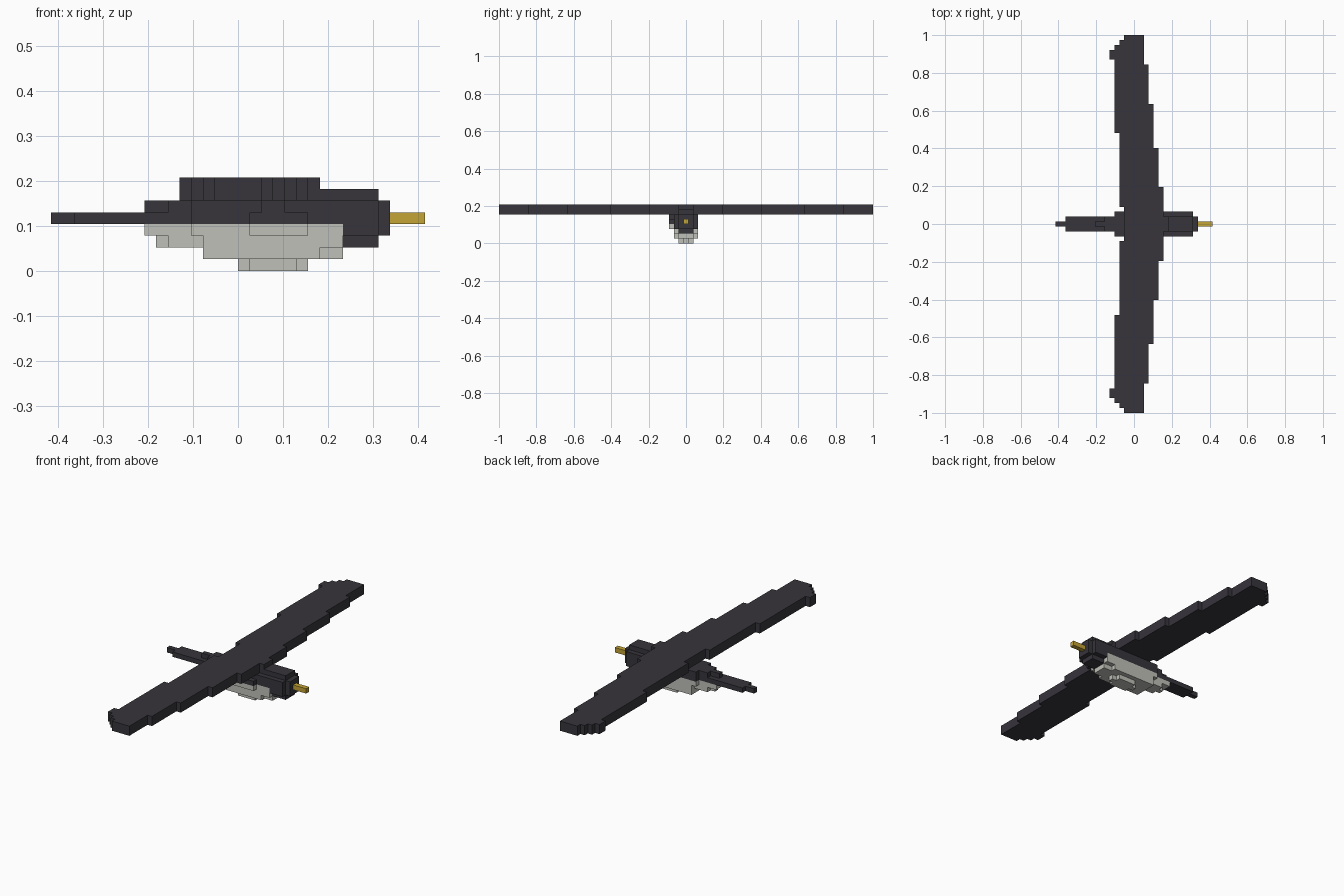
import bpy, bmesh
from mathutils import Vector

cube = bpy.data.objects.get("Cube")
if cube:
    bpy.data.objects.remove(cube, do_unlink=True)

V = 2 / 77  # edge length of one block


def material(name, rgb):
    m = bpy.data.materials.new(name)
    m.use_nodes = True
    m.diffuse_color = (*rgb, 1)
    m.node_tree.nodes["Principled BSDF"].inputs["Base Color"].default_value = (*rgb, 1)
    return m


DARK = material("charcoal", (0.038, 0.035, 0.044))
LIGHT = material("pale grey", (0.53, 0.53, 0.49))
GOLD = material("golden yellow", (0.55, 0.37, 0.035))

cells = {}  # block position -> part name


def box(part, x0, x1, y0, y1, z0, z1):
    """Fill blocks; y bounds are inclusive row numbers, row 0 is the centre."""
    for x in range(x0, x1):
        for y in range(y0, y1 + 1):
            for z in range(z0, z1):
                cells.setdefault((x, y, z), part)


def bar(part, x0, x1, half, z0, z1):
    box(part, x0, x1, -half, half, z0, z1)


# Beak
bar("beak", 13, 16, 0, 4, 5)

# Head with rounded corners and a stepped face
bar("head", 9, 12, 2, 3, 6)
bar("head", 9, 12, 1, 2, 7)
bar("head", 12, 13, 1, 3, 6)

# Tail, with a ridge where it meets the back
bar("tail", -16, -14, 0, 4, 5)
bar("tail", -14, -4, 1, 4, 5)
bar("tail", -8, -6, 0, 5, 6)
bar("tail", -6, -4, 1, 5, 6)

# Dark upper body and neck
bar("upper_body", -4, 9, 2, 4, 6)
bar("upper_body", 6, 9, 1, 6, 7)
bar("upper_body", 6, 7, 1, 7, 8)

# Pale belly, layer by layer
bar("belly", -8, 9, 1, 3, 4)
bar("belly", -4, 9, 2, 3, 4)
bar("belly", -7, 9, 0, 2, 3)
bar("belly", -6, 9, 1, 2, 3)
bar("belly", -3, 9, 2, 2, 3)
bar("belly", -3, 9, 1, 1, 2)
bar("belly", -3, 7, 2, 1, 2)
bar("belly", 0, 6, 0, 0, 1)
bar("belly", 1, 5, 1, 0, 1)

# Bump on the right flank
box("belly", 1, 6, -3, -3, 3, 4)
box("upper_body", 1, 6, -3, -3, 4, 5)
box("upper_body", 2, 4, -3, -3, 5, 6)

# Wings: (last row, edge) steps for the leading and trailing edges
LEAD = [(7, 6), (15, 5), (24, 4), (32, 3), (38, 2)]
TRAIL = [(3, -2), (18, -3), (33, -4), (35, -5), (36, -4), (37, -3), (38, -2)]


def edge(steps, row):
    return next(x for last, x in steps if row <= last)


for row in range(39):
    for side, part in ((1, "left_wing"), (-1, "right_wing")):
        box(part, edge(TRAIL, row), edge(LEAD, row), side * row, side * row, 6, 8)

# Corner offsets of the six block faces, wound outwards
FACES = {
    (1, 0, 0): [(1, 0, 0), (1, 1, 0), (1, 1, 1), (1, 0, 1)],
    (-1, 0, 0): [(0, 0, 0), (0, 0, 1), (0, 1, 1), (0, 1, 0)],
    (0, 1, 0): [(0, 1, 0), (0, 1, 1), (1, 1, 1), (1, 1, 0)],
    (0, -1, 0): [(0, 0, 0), (1, 0, 0), (1, 0, 1), (0, 0, 1)],
    (0, 0, 1): [(0, 0, 1), (1, 0, 1), (1, 1, 1), (0, 1, 1)],
    (0, 0, -1): [(0, 0, 0), (0, 1, 0), (1, 1, 0), (1, 0, 0)],
}


def build(part, mat):
    """Skin the exposed sides of a part and merge its flat areas."""
    bm = bmesh.new()
    for c in [c for c, p in cells.items() if p == part]:
        for d, corners in FACES.items():
            if tuple(a + b for a, b in zip(c, d)) in cells:
                continue
            bm.faces.new([bm.verts.new(Vector((c[0] + k[0], c[1] + k[1] - 0.5,
                                               c[2] + k[2])) * V) for k in corners])
    bmesh.ops.remove_doubles(bm, verts=bm.verts, dist=V * 0.01)
    bmesh.ops.dissolve_limit(bm, angle_limit=0.01, verts=bm.verts, edges=bm.edges)
    me = bpy.data.meshes.new(part)
    bm.to_mesh(me)
    bm.free()
    me.materials.append(mat)
    bpy.context.collection.objects.link(bpy.data.objects.new(part, me))


for part in ("head", "tail", "upper_body", "left_wing", "right_wing"):
    build(part, DARK)
build("belly", LIGHT)
build("beak", GOLD)
